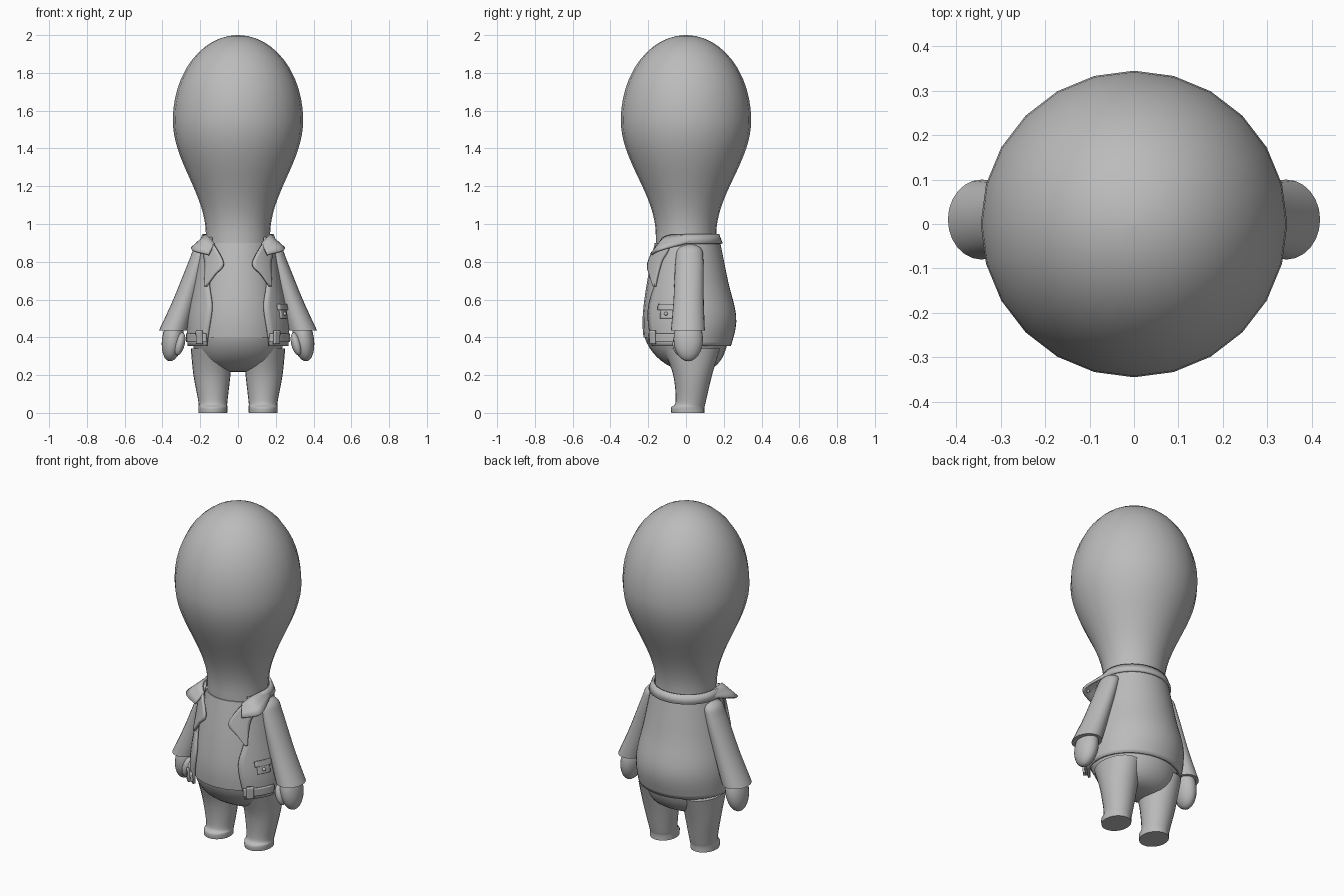
import bpy, bmesh, math
from math import sin, cos, radians, pi
from mathutils import Vector

cube = bpy.data.objects.get("Cube")
if cube:
    bpy.data.objects.remove(cube)

tone = 0.5
grey = bpy.data.materials.new("plain grey")
grey.use_nodes = True
grey.diffuse_color = (tone, tone, tone, 1)
grey.node_tree.nodes["Principled BSDF"].inputs["Base Color"].default_value = grey.diffuse_color


def smooth_rows(rows, steps=6):
    """Catmull-Rom curve through rows of numbers."""
    points = [Vector(row) for row in rows]
    last = len(points) - 1
    out = []
    for i in range(last):
        before, start, end = points[max(i - 1, 0)], points[i], points[i + 1]
        after = points[min(i + 2, last)]
        leave, arrive = (end - before) / 2, (after - start) / 2
        for step in range(steps):
            t = step / steps
            ease = t * t * (3 - 2 * t)
            out.append(start.lerp(end, ease) + leave * t * (1 - t) ** 2 - arrive * t * t * (1 - t))
    return out + [points[last]]


def finish(ob, name):
    ob.name = name
    ob.data.materials.append(grey)
    bpy.ops.object.select_all(action="DESELECT")
    ob.select_set(True)
    bpy.context.view_layer.objects.active = ob
    bpy.ops.object.shade_smooth_by_angle(angle=radians(45))
    return ob


def skin(name, grid, closed=False, thick=0.014):
    """Closed capped body, or an open sheet with thickness, over a grid of points."""
    bm = bmesh.new()
    verts = [[bm.verts.new(point) for point in row] for row in grid]
    count = len(grid[0])
    for low, high in zip(verts, verts[1:]):
        for i in range(count if closed else count - 1):
            j = (i + 1) % count
            bm.faces.new((low[i], low[j], high[j], high[i]))
    if closed:
        bm.faces.new(verts[0])
        bm.faces.new(verts[-1])
    bmesh.ops.recalc_face_normals(bm, faces=bm.faces)
    mesh = bpy.data.meshes.new(name)
    bm.to_mesh(mesh)
    bm.free()
    ob = bpy.data.objects.new(name, mesh)
    bpy.context.collection.objects.link(ob)
    finish(ob, name)
    if not closed:
        solid = ob.modifiers.new("thickness", "SOLIDIFY")
        solid.thickness, solid.offset = thick, 0


def loft(name, rows, side=1, segments=24):
    """Upright body from rows of (z, centre x, centre y, half width, half depth)."""
    turns = [i * math.tau / segments for i in range(segments)]
    skin(name, [[(side * (x + wide * sin(t)), y - deep * cos(t), z) for t in turns]
                for z, x, y, wide, deep in rows], closed=True)


def ball(name, centre, size, tilt=0):
    bpy.ops.mesh.primitive_uv_sphere_add(segments=24, ring_count=12, location=centre)
    ob = finish(bpy.context.object, name)
    ob.scale = size
    ob.rotation_euler.y = tilt


def mirrored(points, side):
    return [(side * p.x, p.y, p.z) for p in points]


# Jacket shape: rows of (z, centre y, half width, half depth)
torso = smooth_rows([(0.35, 0, 0.26, 0.23), (0.5, 0.01, 0.262, 0.25),
                     (0.7, 0, 0.225, 0.215), (0.95, 0, 0.178, 0.165)])


def girth(z):
    for low, high in zip(torso, torso[1:]):
        if z <= high[0]:
            break
    return low.lerp(high, (z - low[0]) / (high[0] - low[0]))


def on_torso(degrees, z, lift=0):
    """Point on the jacket surface, angle measured from the front."""
    _, y, wide, deep = girth(z)
    t = radians(degrees)
    return Vector(((wide + lift) * sin(t), y - (deep + lift) * cos(t), z))


def drape(name, inner, outer, lift, side=1, columns=6):
    """Panel lying on the jacket between two edges of (angle, z)."""
    grid = []
    for a, b in zip(smooth_rows(inner), smooth_rows(outer)):
        row = [on_torso(*a.lerp(b, k / columns), lift) for k in range(columns + 1)]
        grid.append(mirrored(row, side))
    skin(name, grid)


def plate(name, first, last, bottom, top, lift, side=1):
    """Rectangular panel draped between two angles and two heights."""
    drape(name, [(first, bottom), (first, top)], [(last, bottom), (last, top)], lift, side)


# Head: half ellipsoid on top, eased down into the neck
brow, broad, neck = 1.55, 0.345, 0.17
head = [(0.86, 0, 0, neck, neck - 0.01)]
for k in range(17):
    swell = (1 - cos(pi * k / 16)) / 2
    radius = neck + (broad - neck) * swell
    head.append((0.94 + (brow - 0.94) * k / 16, 0, 0, radius, radius - 0.01 * (1 - swell)))
for k in range(1, 13):
    t = radians(89) * k / 12
    head.append((brow + 0.45 * sin(t), 0, 0, broad * cos(t), broad * cos(t)))
loft("head", head)

# Rounded hips below the shirt, and the shirt just inside the jacket
hips = []
for k in range(13):
    t = radians(85) * (1 - k / 12)
    hips.append((0.46 - 0.245 * sin(t), 0, 0.045 * sin(t) ** 2,
                 0.25 * cos(t) ** 0.5, 0.228 * cos(t) ** 0.9))
loft("hips", hips)
shirt = []
for k in range(13):
    z = 0.4 + k / 24
    _, y, wide, deep = girth(z)
    shirt.append((z, 0, y, wide - 0.01, deep - 0.01))
loft("shirt", shirt)

# Jacket body, open at the front; each row is (z, opening angle)
opening = smooth_rows([(0.355, 40), (0.55, 33), (0.7, 43), (0.93, 50)])
skin("jacket", [[on_torso(edge + (360 - 2 * edge) * k / 36, z) for k in range(37)]
                for z, edge in opening])

# Standing collar round the neck, dipping towards the front
skin("collar_band", [[on_torso(a, z - 0.04 * max(0, cos(radians(a))), lift)
                      for a in range(50, 311, 10)]
                     for z, lift in ((0.895, 0.012), (0.945, 0.003))])

for side, word in ((1, "left"), (-1, "right")):
    # Legs with slightly rounded feet
    loft(word + "_leg", smooth_rows([
        (0, 0.133, 0.01, 0.076, 0.088), (0.03, 0.133, 0.01, 0.077, 0.088),
        (0.06, 0.133, 0.025, 0.077, 0.08), (0.2, 0.138, 0.035, 0.098, 0.103),
        (0.34, 0.14, 0.03, 0.11, 0.15)]), side)

    # Sleeve, hand and thumb
    loft(word + "_sleeve", smooth_rows([
        (0.435, 0.343, 0.01, 0.076, 0.09), (0.6, 0.28, 0.014, 0.063, 0.08),
        (0.8, 0.212, 0.018, 0.05, 0.074), (0.87, 0.19, 0.02, 0.042, 0.06),
        (0.897, 0.18, 0.02, 0.004, 0.004)]), side)
    ball(word + "_hand", (side * 0.346, 0.012, 0.39), (0.056, 0.078, 0.118), side * -0.15)
    ball(word + "_thumb", (side * 0.308, -0.035, 0.365), (0.026, 0.036, 0.062), side * -0.25)

    # Lapel lying on the chest
    drape(word + "_lapel",
          [(58, 0.935), (36, 0.88), (20, 0.79), (32, 0.73), (43, 0.67)],
          [(66, 0.9), (60, 0.85), (52, 0.8), (48, 0.73), (46, 0.67)], 0.014, side)

    # Collar flap standing away from the shoulder, with a stud at its tip
    fold = smooth_rows([(0.177, 0.03, 0.94), (0.16, -0.1, 0.935), (0.125, -0.14, 0.895)])
    rim = smooth_rows([(0.192, 0.03, 0.905), (0.245, -0.13, 0.865), (0.155, -0.185, 0.838)])
    skin(word + "_collar_flap", [mirrored([a.lerp(b, k / 3) for k in range(4)], side)
                                 for a, b in zip(fold, rim)])
    ball(word + "_collar_stud", (side * 0.205, -0.142, 0.868), [0.009] * 3)

    # Waist strap with its buckle
    plate(word + "_waist_strap", 38, 78, 0.375, 0.42, 0.012, side)
    plate(word + "_buckle", 42, 50, 0.365, 0.435, 0.022, side)

# Pocket with a flap on the left front
plate("pocket_flap", 53, 76, 0.545, 0.575, 0.012)
plate("pocket", 56, 73, 0.5, 0.55, 0.006)
ball("pocket_stud", on_torso(64, 0.525, 0.016), [0.01] * 3)
